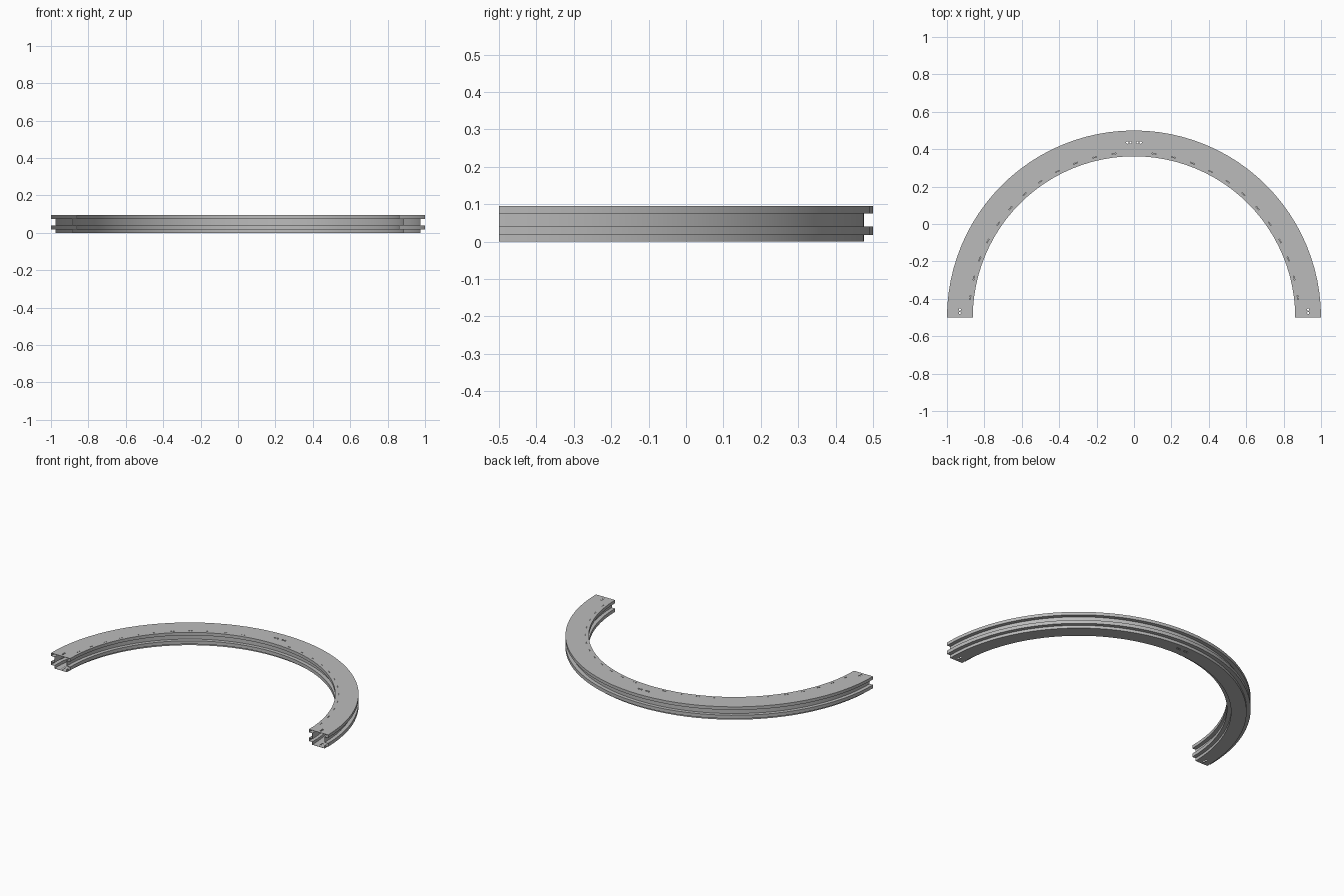
import bpy, bmesh
from math import pi, sin, cos
from mathutils import Matrix

cube = bpy.data.objects.get("Cube")
if cube:
    bpy.data.objects.remove(cube)

CY = -0.5            # arc centre on y
R_MID = 0.931        # radius of the rail's middle line
WEB, LIP = 0.045, 0.069   # half widths of the box and of its lips
HEIGHT = 0.095
SHEET = 0.002        # wall thickness
SEGMENTS = 48

grey = bpy.data.materials.new("light grey metal")
grey.use_nodes = True
grey.diffuse_color = (0.5, 0.5, 0.5, 1)
grey.node_tree.nodes["Principled BSDF"].inputs["Base Color"].default_value = (0.5, 0.5, 0.5, 1)


def half_profile(inset):
    """Right half of the section, bottom to top, shrunk by the inset."""
    i = inset
    return [(WEB - i, i), (WEB - i, 0.018 + i), (LIP - i, 0.018 + i), (LIP - i, 0.04 - i),
            (WEB - i, 0.04 - i), (WEB - i, 0.075 + i), (LIP - i, 0.075 + i), (LIP - i, HEIGHT - i)]


def loop(inset):
    half = half_profile(inset)
    return half + [(-x, z) for x, z in reversed(half)]


def finish(bm, name):
    bmesh.ops.recalc_face_normals(bm, faces=bm.faces)
    mesh = bpy.data.meshes.new(name)
    bm.to_mesh(mesh)
    bm.free()
    obj = bpy.data.objects.new(name, mesh)
    bpy.context.collection.objects.link(obj)
    mesh.materials.append(grey)
    return obj


# Hollow channel swept round a half circle, open at both ends
bm = bmesh.new()
rings = []
for s in range(SEGMENTS + 1):
    a = pi * s / SEGMENTS
    rings.append([[bm.verts.new(((R_MID + x) * cos(a), CY + (R_MID + x) * sin(a), z))
                   for x, z in loop(inset)] for inset in (0, SHEET)])
count = len(rings[0][0])
for k in range(count):
    n = (k + 1) % count
    for a, b in zip(rings, rings[1:]):
        for skin in (0, 1):
            bm.faces.new((a[skin][k], a[skin][n], b[skin][n], b[skin][k]))
    for end in (rings[0], rings[-1]):
        bm.faces.new((end[0][k], end[0][n], end[1][n], end[1][k]))
rail = finish(bm, "curved_rail")

# Cutter for the screw holes and the small slots
bm = bmesh.new()


def screw_hole(x, y):
    bmesh.ops.create_cone(bm, cap_ends=True, segments=12, radius1=0.006, radius2=0.006,
                          depth=0.3, matrix=Matrix.Translation((x, y, HEIGHT / 2)))


def slot(angle, radius, length):
    place = (Matrix.Translation((0, CY, 0)) @ Matrix.Rotation(angle, 4, "Z")
             @ Matrix.Translation((radius, 0, HEIGHT)) @ Matrix.Diagonal((0.004, length, 0.01, 1)))
    bmesh.ops.create_cube(bm, size=1, matrix=place)


for side in (-1, 1):
    for x in (0.018, 0.036):
        screw_hole(side * x, CY + R_MID + 0.004)
    for y in (0.024, 0.042):
        screw_hole(side * R_MID, CY + y)
STEP = pi / 26
for k in range(1, 26):
    if k != 13:
        for offset in (-0.008, 0.008):
            slot(k * STEP + offset, 0.882, 0.008)
cutter = finish(bm, "hole_cutter")
cutter.hide_render = True
cutter.hide_viewport = True

cut = rail.modifiers.new("holes", "BOOLEAN")
cut.operation = "DIFFERENCE"
cut.solver = "EXACT"
cut.object = cutter

# Smooth round the arc, crisp along the section
bpy.context.view_layer.objects.active = rail
rail.select_set(True)
bpy.ops.object.modifier_apply(modifier=cut.name)
bpy.ops.object.shade_smooth_by_angle(angle=pi / 6)
bpy.data.objects.remove(cutter)
